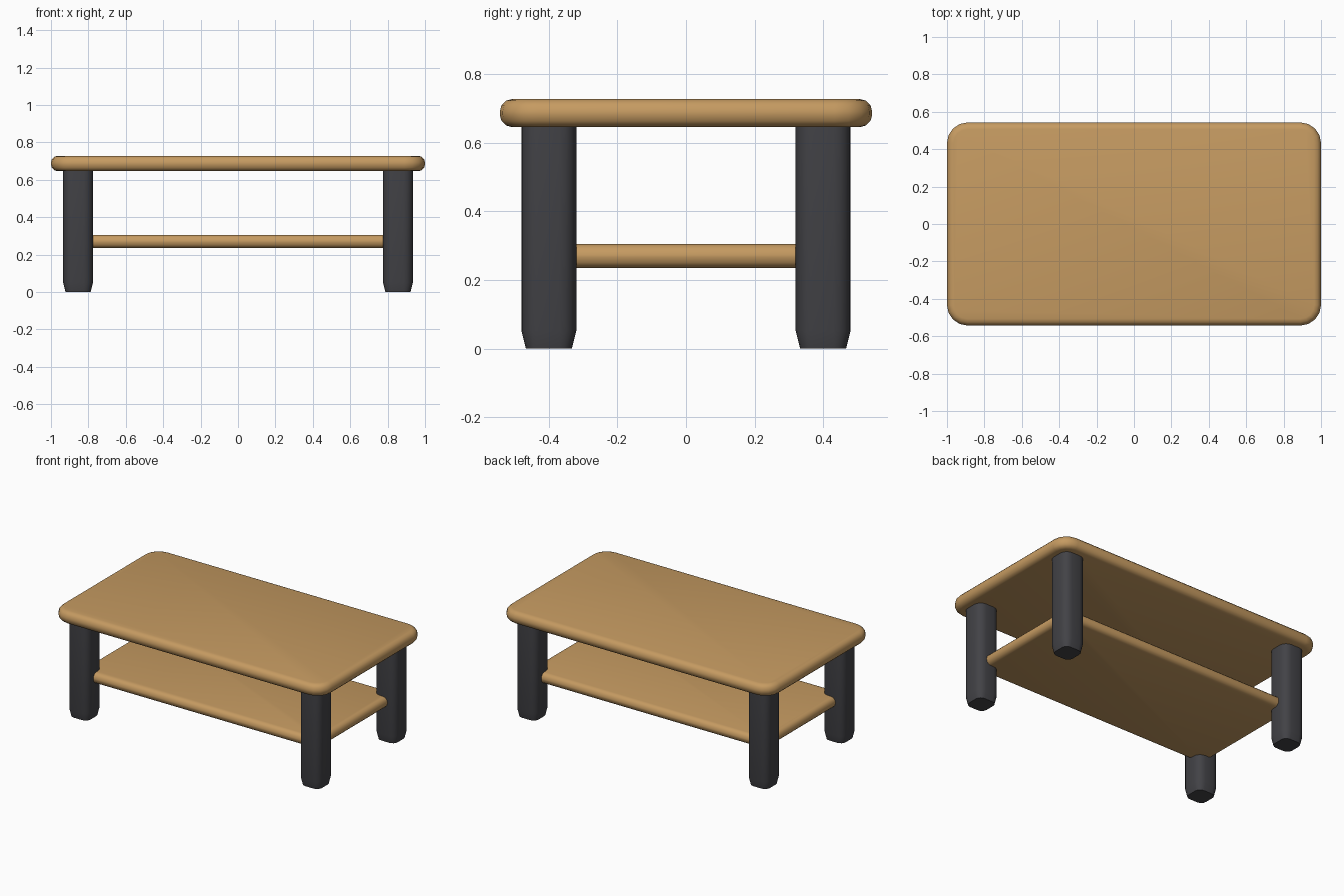
import bpy, bmesh, math

if "Cube" in bpy.data.objects:
    bpy.data.objects.remove(bpy.data.objects["Cube"])


def material(name, color):
    m = bpy.data.materials.new(name)
    m.diffuse_color = (*color, 1)
    m.use_nodes = True
    m.node_tree.nodes["Principled BSDF"].inputs["Base Color"].default_value = m.diffuse_color
    return m


wood = material("warm wood", (0.56, 0.325, 0.12))
dark = material("dark charcoal", (0.055, 0.055, 0.062))


def rounded_slab(name, hx, hy, radius, levels, mat, loc=(0, 0), segs=4):
    """Loft a rounded rectangle through (z, inset) levels and cap both ends."""
    bm = bmesh.new()
    rings = []
    for z, inset in levels:
        ring = []
        for q, (sx, sy) in enumerate([(1, 1), (-1, 1), (-1, -1), (1, -1)]):
            for i in range(segs + 1):
                a = math.pi / 2 * (q + i / segs)
                ring.append(bm.verts.new((
                    sx * (hx - radius) + (radius - inset) * math.cos(a),
                    sy * (hy - radius) + (radius - inset) * math.sin(a), z)))
        rings.append(ring)
    n = len(rings[0])
    for lo, hi in zip(rings, rings[1:]):
        for i in range(n):
            j = (i + 1) % n
            bm.faces.new((lo[i], lo[j], hi[j], hi[i]))
    bm.faces.new(rings[0][::-1])
    bm.faces.new(rings[-1])
    mesh = bpy.data.meshes.new(name)
    bm.to_mesh(mesh)
    bm.free()
    mesh.materials.append(mat)
    ob = bpy.data.objects.new(name, mesh)
    bpy.context.collection.objects.link(ob)
    ob.location = (*loc, 0)
    bpy.ops.object.select_all(action='DESELECT')
    ob.select_set(True)
    bpy.context.view_layer.objects.active = ob
    bpy.ops.object.shade_smooth_by_angle(angle=math.radians(50))
    return ob


def soft_edge(z0, z1, r, segs=3):
    """Levels for a slab whose top and bottom edges are rounded."""
    arc = [(r * (1 - math.cos(a)), r * (1 - math.sin(a)))
           for a in (math.pi / 2 * i / segs for i in range(segs + 1))]
    return [(z0 + h, i) for h, i in arc] + [(z1 - h, i) for h, i in reversed(arc)]


# Table top and lower shelf
rounded_slab("table_top", 1.0, 0.543, 0.11, soft_edge(0.646, 0.728, 0.036), wood)
rounded_slab("lower_shelf", 0.88, 0.42, 0.06, soft_edge(0.235, 0.305, 0.032), wood)

# Four rounded legs with tapered feet
for side, sx in (("left", -1), ("right", 1)):
    for end, sy in (("front", -1), ("back", 1)):
        rounded_slab(f"{end}_{side}_leg", 0.08, 0.08, 0.05,
                     [(0, 0.013), (0.052, 0), (0.655, 0)], dark,
                     (sx * 0.855, sy * 0.40))
